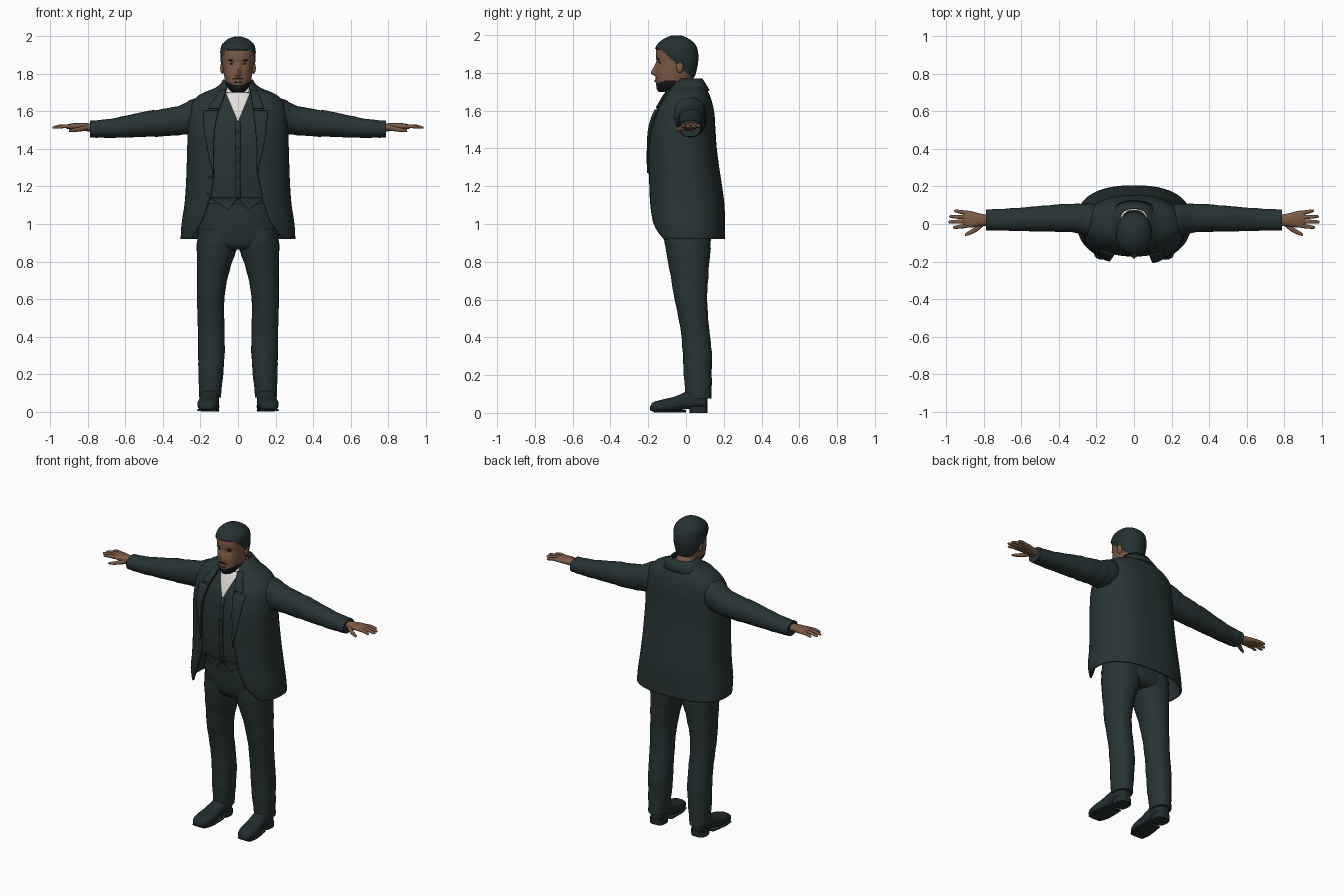
import bpy, bmesh
from math import sin, cos, pi, asin, exp, radians, copysign

cube = bpy.data.objects.get("Cube")
if cube:
    bpy.data.objects.remove(cube)


def material(name, rgb):
    m = bpy.data.materials.new(name)
    m.use_nodes = True
    m.diffuse_color = (*rgb, 1)
    m.node_tree.nodes["Principled BSDF"].inputs["Base Color"].default_value = (*rgb, 1)
    return m


SUIT = material("dark teal cloth", (.02, .034, .034))
SHOE = material("dark leather", (.016, .026, .027))
HAIR = material("dark hair", (.018, .03, .031))
SKIN = material("brown skin", (.20, .105, .06))
LIPS = material("lip brown", (.13, .06, .04))
BEARD = material("black beard", (.008, .009, .01))
SHIRT = material("white shirt", (.75, .73, .69))


def finish(name, bm, mats, mirror=False, thick=0):
    bmesh.ops.recalc_face_normals(bm, faces=bm.faces)
    me = bpy.data.meshes.new(name)
    bm.to_mesh(me)
    bm.free()
    ob = bpy.data.objects.new(name, me)
    bpy.context.collection.objects.link(ob)
    for m in mats:
        me.materials.append(m)
    bpy.ops.object.select_all(action='DESELECT')
    ob.select_set(True)
    bpy.context.view_layer.objects.active = ob
    bpy.ops.object.shade_smooth_by_angle(angle=radians(50))
    if thick:
        mod = ob.modifiers.new("thickness", 'SOLIDIFY')
        mod.thickness, mod.offset = thick, 0
    if mirror:
        ob.modifiers.new("mirror", 'MIRROR')
    return ob


def smooth_rows(rows, k=5):
    """Catmull-Rom resampling of profile rows."""
    out = []
    for i in range(len(rows) - 1):
        p = [rows[max(0, i - 1)], rows[i], rows[i + 1], rows[min(len(rows) - 1, i + 2)]]
        for j in range(k):
            t = j / k
            out.append([.5 * (2 * b + (c - a) * t + (2 * a - 5 * b + 4 * c - d) * t * t
                              + (3 * b - a - 3 * c + d) * t ** 3) for a, b, c, d in zip(*p)])
    return out + [list(rows[-1])]


def at(rows, z):
    for a, b in zip(rows, rows[1:]):
        if a[0] <= z <= b[0]:
            t = (z - a[0]) / (b[0] - a[0])
            return [u + (v - u) * t for u, v in zip(a, b)]
    return rows[0] if z < rows[0][0] else rows[-1]


def spow(v, n):
    return copysign(abs(v) ** (2 / n), v)


def grid(bm, rings, closed):
    vs = [[bm.verts.new(p) for p in r] for r in rings]
    m = len(vs[0])
    for a, b in zip(vs, vs[1:]):
        for j in range(m if closed else m - 1):
            k = (j + 1) % m
            bm.faces.new((a[j], a[k], b[k], b[j]))
    if closed:
        bm.faces.new(vs[0])
        bm.faces.new(vs[-1])


def loft(name, rows, mat, axis='z', n=2.2, seg=32, mirror=False, crease=0):
    """Rows: position on axis, two centre coordinates, two radii."""
    order = {'x': (1, 2, 0), 'y': (0, 2, 1), 'z': (0, 1, 2)}[axis]
    rings = []
    for i, (pos, c1, c2, r1, r2) in enumerate(smooth_rows(rows)):
        ring = []
        for j in range(seg):
            t = 2 * pi * j / seg
            w = 1 + crease * sin(i * 1.7 + 1.5 * sin(t)) * sin(i * .45)
            p = [0, 0, 0]
            for o, v in zip(order, (c1 + r1 * w * spow(cos(t), n), c2 + r2 * w * spow(sin(t), n), pos)):
                p[o] = v
            ring.append(p)
        rings.append(ring)
    bm = bmesh.new()
    grid(bm, rings, True)
    return finish(name, bm, [mat], mirror)


def wrap(name, rows, mat, thick, n=2.4, seg=64):
    """Open-fronted garment shell; rows: z, front y, back y, half width, two edge gaps."""
    rings = []
    for z, yf, yb, hw, gr, gl in rows:
        a = asin(min(1, gl / hw) ** (n / 2))
        b = 2 * pi - asin(min(1, gr / hw) ** (n / 2))
        ts = [a + (b - a) * j / seg for j in range(seg + 1)]
        rings.append([(hw * spow(sin(t), n), (yf + yb) / 2 - (yb - yf) / 2 * spow(cos(t), n), z) for t in ts])
    bm = bmesh.new()
    grid(bm, rings, False)
    return finish(name, bm, [mat], thick=thick)


def front_y(rows, x, z, n=2.4):
    _, yf, yb, hw = at(rows, z)[:4]
    k = max(0, 1 - min(1, abs(x) / hw) ** n) ** (1 / n)
    return (yf + yb) / 2 - (yb - yf) / 2 * k


def panel(name, rows, z0, z1, span, off, mat, nz=16, nx=10):
    """Thin plate lying on the front of a garment."""
    rings = []
    for i in range(nz + 1):
        z = z0 + (z1 - z0) * i / nz
        a, b = span(z)
        xs = [a + (b - a) * j / nx for j in range(nx + 1)]
        rings.append([(x, front_y(rows, x, z) - off, z) for x in xs])
    bm = bmesh.new()
    grid(bm, rings, False)
    return finish(name, bm, [mat], thick=.006)


def ball(name, loc, size, mat, mirror=False):
    bm = bmesh.new()
    bmesh.ops.create_uvsphere(bm, u_segments=16, v_segments=10, radius=1)
    for v in bm.verts:
        v.co = [c + s * q for c, s, q in zip(loc, size, v.co)]
    return finish(name, bm, [mat], mirror)


# Head: one skin mesh with raised hair and a beard chosen by rule
skull = smooth_rows([(1.70, -.145, -.02, .03), (1.715, -.155, 0, .045), (1.74, -.158, .02, .062),
                     (1.77, -.16, .035, .07), (1.80, -.16, .046, .076), (1.85, -.155, .056, .083),
                     (1.89, -.16, .058, .086), (1.93, -.156, .052, .086), (1.96, -.138, .036, .076),
                     (1.985, -.105, .003, .05), (1.999, -.07, -.03, .018)], 6)


def is_hair(y, z):
    return z > 1.928 or (z > 1.775 and y > -.05 - 1.1 * (z - 1.85))


def is_beard(x, y, z):
    moustache = abs(x) < .028 and 1.768 < z < 1.778
    return y < -.05 and (moustache or z < 1.742 + .4 * max(0, abs(x) - .02))


rings = []
for z, yf, yb, hw in skull:
    cy, ry, ring = (yf + yb) / 2, (yb - yf) / 2, []
    for j in range(96):
        t = 2 * pi * j / 96
        x, y = hw * spow(sin(t), 2.2), cy - ry * spow(cos(t), 2.2)
        if is_hair(y, z):
            x, y = x * 1.09, cy + (y - cy) * 1.07
        elif y < -.08:
            slope = min(1, max(0, (1.865 - z) / .06)) if z > 1.795 else max(0, 1 - (1.795 - z) / .014)
            y -= .026 * slope * exp(-(x / .013) ** 2)
            y += .008 * exp(-((abs(x) - .033) / .016) ** 2 - ((z - 1.855) / .012) ** 2)
            y -= .005 * exp(-(x / .025) ** 2 - ((z - 1.76) / .008) ** 2)
        ring.append((x, y, z))
    rings.append(ring)
bm = bmesh.new()
grid(bm, rings, True)
for f in bm.faces:
    c = f.calc_center_median()
    f.material_index = 1 if is_hair(c.y, c.z) else 2 if is_beard(*c) else 0
finish("head", bm, [SKIN, HAIR, BEARD])
ball("ears", (.084, -.033, 1.83), (.011, .019, .03), SKIN, True)
ball("eyes", (.033, -.138, 1.853), (.011, .006, .005), BEARD, True)
ball("eyebrows", (.034, -.146, 1.873), (.019, .007, .004), BEARD, True)
ball("lips", (0, -.161, 1.757), (.022, .007, .006), LIPS)
loft("neck", [(1.60, 0, .01, .075, .08), (1.68, 0, .002, .064, .074), (1.74, 0, -.01, .06, .066),
              (1.79, 0, -.03, .06, .06)], SKIN)

# Waistcoat and shirt
vest = smooth_rows([(1.11, -.155, .14, .22), (1.25, -.17, .14, .225), (1.42, -.172, .13, .23),
                    (1.54, -.155, .12, .22), (1.62, -.125, .11, .19), (1.68, -.095, .095, .12),
                    (1.71, -.08, .08, .075)])
loft("waistcoat", [(z, 0, (a + b) / 2, w, (b - a) / 2) for z, a, b, w in vest[::5]], SUIT, n=2.4, seg=48)
panel("shirt_front", vest, 1.545, 1.70, lambda z: (-.43 * (z - 1.545), .43 * (z - 1.545)), .004, SHIRT)
wrap("shirt_collar", [(1.66, -.093, .09, .085, .012, .012), (1.73, -.083, .075, .07, .045, .045)], SHIRT, .006)
for s in (-1, 1):
    panel("waistcoat_point", vest, 1.075, 1.14,
          lambda z: (s * (.055 - .9 * (z - 1.075)), s * (.055 + 1.4 * (z - 1.075))), .004, SUIT)
panel("waistcoat_edge", vest, 1.13, 1.545, lambda z: (-.012, .012), .003, SUIT, nx=2)
for i in range(5):
    z = 1.17 + .08 * i
    ball("waistcoat_button", (0, front_y(vest, 0, z) - .007, z), (.006, .004, .006), SHOE)

# Open jacket with lapels and collar
coat = smooth_rows([(.92, -.17, .20, .30, .25, .24), (1.0, -.193, .2, .295, .20, .18),
                    (1.1, -.2, .198, .28, .16, .14), (1.2, -.2, .185, .272, .135, .12),
                    (1.3, -.2, .17, .268, .13, .10), (1.4, -.2, .157, .265, .13, .10),
                    (1.5, -.193, .15, .262, .125, .095), (1.58, -.168, .145, .255, .11, .085),
                    (1.64, -.135, .133, .243, .09, .077), (1.685, -.108, .118, .2, .072, .07),
                    (1.72, -.082, .1, .12, .062, .062), (1.75, -.06, .085, .08, .055, .055)])
wrap("jacket", coat, SUIT, .012)
wrap("jacket_collar", [(1.705, -.07, .122, .125, .085, .085), (1.74, -.06, .102, .092, .07, .07),
                       (1.768, -.05, .083, .076, .06, .06)], SUIT, .008)
for s, col, side in ((-1, 4, "right"), (1, 5, "left")):
    edge = lambda z: at(coat, z)[col]
    panel(side + "_lapel", coat, 1.27, 1.605,
          lambda z: (s * edge(z), s * (edge(z) + .004 + .22 * (z - 1.27))), .012, SUIT)
    panel(side + "_collar_leaf", coat, 1.615, 1.712,
          lambda z: (s * edge(z), s * (edge(z) + .058 - .25 * (z - 1.615))), .012, SUIT)
for z in (1.16, 1.25, 1.34):
    x = -at(coat, z)[4] - .018
    ball("jacket_button", (x, front_y(coat, x, z) - .008, z), (.008, .005, .008), SHOE)

# Sleeves
loft("sleeves", [(.16, .02, 1.575, .08, .085), (.24, .02, 1.573, .088, .094), (.30, .03, 1.555, .078, .08),
                 (.40, .032, 1.54, .073, .073), (.50, .028, 1.532, .068, .067), (.65, .024, 1.513, .06, .053),
                 (.74, .022, 1.507, .057, .047), (.79, .022, 1.506, .056, .044)], SUIT, 'x', mirror=True, crease=.025)

# Hands
loft("palms", [(.77, .02, 1.513, .028, .022), (.82, .022, 1.517, .034, .021), (.87, .025, 1.52, .044, .018),
               (.905, .026, 1.519, .045, .013), (.915, .026, 1.518, .038, .008)], SKIN, 'x', mirror=True)
for name, y0, y1, tip in (("index", -.01, -.018, .965), ("middle", .014, .011, .99),
                          ("ring", .037, .04, .985), ("little", .059, .07, .96)):
    loft(name + "_fingers", [(.89, y0, 1.52, .011, .011), ((.89 + tip) / 2, (y0 + y1) / 2, 1.521, .0105, .01),
                             (tip - .008, y1, 1.515, .008, .007), (tip, y1, 1.514, .003, .003)],
         SKIN, 'x', seg=12, mirror=True)
loft("thumbs", [(.805, .0, 1.512, .014, .014), (.84, -.026, 1.506, .015, .013), (.875, -.046, 1.5, .012, .01),
                (.9, -.057, 1.497, .007, .006)], SKIN, 'x', seg=14, mirror=True)

# Trousers
loft("trouser_seat", [(.865, 0, .01, .12, .09), (.9, 0, .009, .2, .12), (1.0, 0, .005, .212, .135),
                      (1.14, 0, 0, .21, .14)], SUIT, n=2.5, seg=48)
loft("trouser_legs", [(.075, .15, .068, .058, .068), (.2, .145, .062, .066, .074), (.32, .142, .06, .071, .077),
                      (.45, .143, .046, .071, .076), (.6, .146, .026, .073, .086), (.75, .132, .017, .086, .103),
                      (.87, .113, .011, .107, .119), (.97, .108, .008, .106, .125)],
     SUIT, mirror=True, crease=.018)

# Shoes: rows along y with toe splay
shoe = [(-.19, .165, .024, .018, .01), (-.172, .164, .032, .044, .025), (-.12, .16, .038, .056, .034),
        (-.06, .156, .047, .054, .039), (0, .152, .066, .048, .046), (.06, .15, .077, .05, .054),
        (.1, .15, .07, .04, .046), (.114, .15, .06, .02, .03)]
loft("shoes", shoe, SHOE, 'y', n=2.6, mirror=True)
loft("shoe_soles", [(y, x, .008, w * 1.04, .006) for y, x, _, w, _ in shoe[1:5]], SHOE, 'y', n=4, mirror=True)
loft("shoe_heels", [(0, .15, .066, .048, .047), (.02, .15, .066, .05, .049), (.035, .15, .066, .05, .049)],
     SHOE, n=3, mirror=True)
